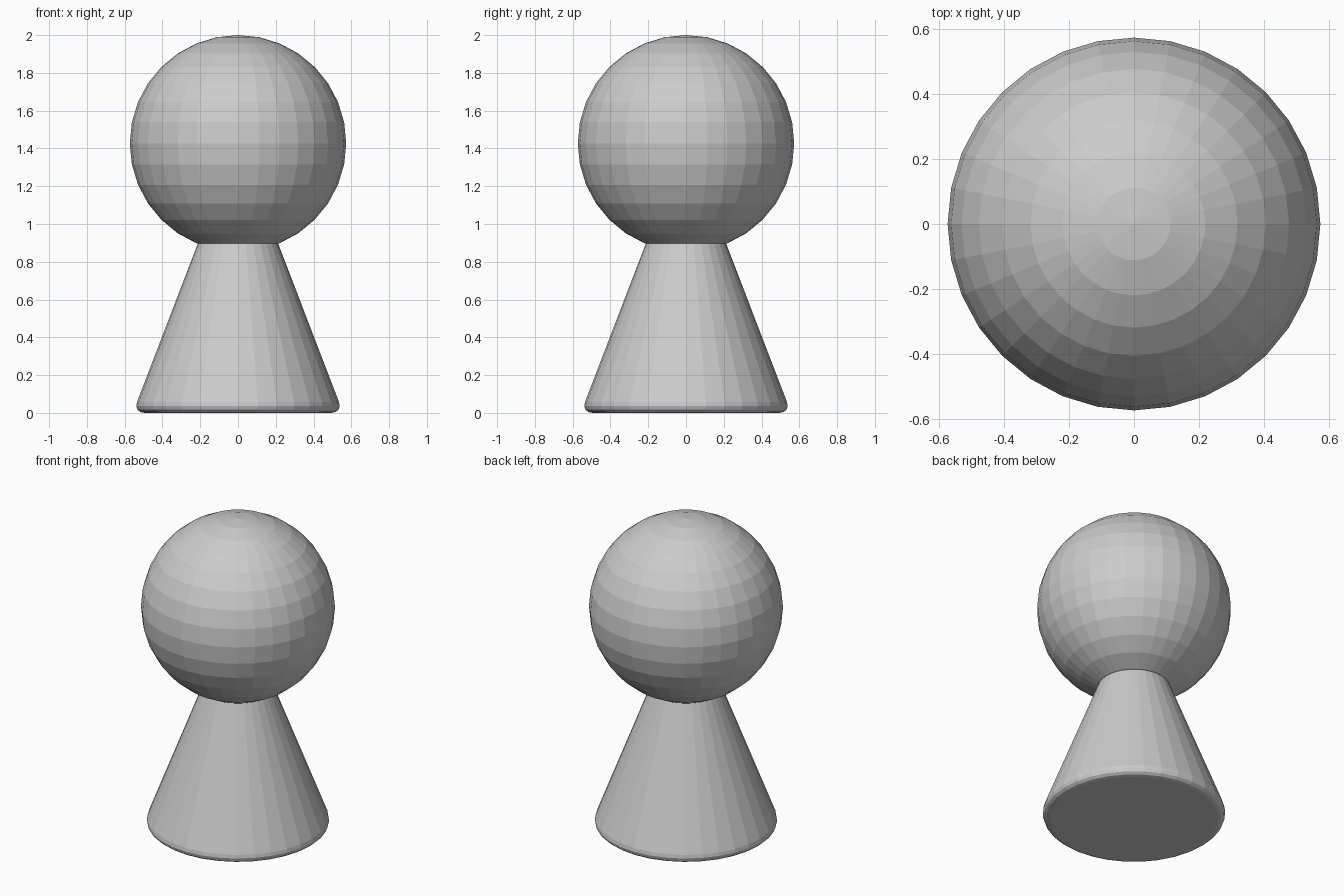
import bpy
import bmesh
from mathutils import Matrix

cube = bpy.data.objects.get("Cube")
if cube:
    bpy.data.objects.remove(cube, do_unlink=True)

SIDES = 32
HEAD_RADIUS = 0.573
BASE_RADIUS = 0.557
CONE_HEIGHT = 1.45
BEVEL = 0.062

# Single plain grey
grey = bpy.data.materials.new("plain_grey")
grey.use_nodes = True
colour = (0.6, 0.6, 0.6, 1)
grey.diffuse_color = colour
grey.node_tree.nodes["Principled BSDF"].inputs["Base Color"].default_value = colour


def add_part(name, bm):
    mesh = bpy.data.meshes.new(name)
    bm.to_mesh(mesh)
    bm.free()
    mesh.materials.append(grey)
    part = bpy.data.objects.new(name, mesh)
    bpy.context.collection.objects.link(part)
    return part


# Faceted ball head
bm = bmesh.new()
bmesh.ops.create_uvsphere(bm, u_segments=SIDES, v_segments=SIDES // 2, radius=HEAD_RADIUS,
                          matrix=Matrix.Translation((0, 0, 2 - HEAD_RADIUS)))
add_part("head", bm)

# Cone body with its tip inside the head and a rounded bottom rim
bm = bmesh.new()
bmesh.ops.create_cone(bm, cap_ends=True, segments=SIDES, radius1=BASE_RADIUS, radius2=0,
                      depth=CONE_HEIGHT, matrix=Matrix.Translation((0, 0, CONE_HEIGHT / 2)))
bmesh.ops.remove_doubles(bm, verts=bm.verts[:], dist=0.0001)
rim = [e for e in bm.edges if all(v.co.z < 0.001 for v in e.verts)]
bmesh.ops.bevel(bm, geom=rim, offset=BEVEL, segments=4, profile=0.5, affect='EDGES')
add_part("body", bm)
